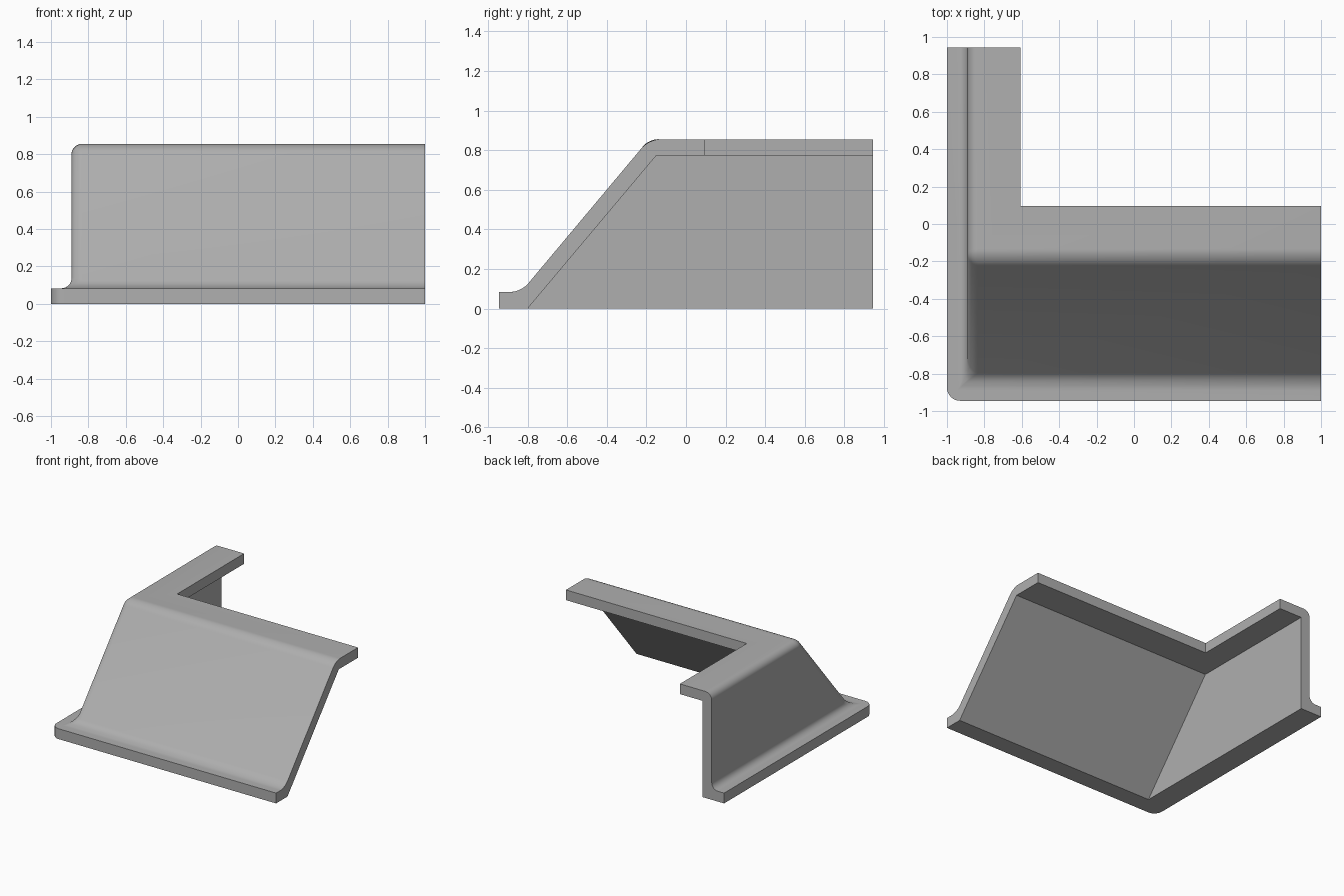
import bpy, bmesh

if "Cube" in bpy.data.objects:
    bpy.data.objects.remove(bpy.data.objects["Cube"])

XR, YB = 1.0, 0.945      # open ends of the two legs

# Cross-section of the shell: x on the left leg, y on the front leg, height
section = [(-1.0, -0.945, 0.0), (-1.0, -0.945, 0.083),       # flange rim
           (-0.89, -0.834, 0.083), (-0.89, -0.187, 0.855),   # outer wall
           (-0.607, 0.095, 0.855), (-0.607, 0.095, 0.773),   # top lip
           (-0.81, -0.15, 0.773), (-0.81, -0.80, 0.0)]       # inner wall
n = len(section)

# Sweep the section: back end -> mitred corner -> right end
bm = bmesh.new()
stations = [[bm.verts.new((x, YB, z)) for x, y, z in section],
            [bm.verts.new((x, y, z)) for x, y, z in section],
            [bm.verts.new((XR, y, z)) for x, y, z in section]]
for a, b in zip(stations, stations[1:]):
    for i in range(n):
        j = (i + 1) % n
        bm.faces.new((a[i], a[j], b[j], b[i]))
bm.faces.new(stations[0])
bm.faces.new(stations[2])
bmesh.ops.recalc_face_normals(bm, faces=bm.faces)

back, corner, right = stations


def edge(u, v):
    return bm.edges.get((u, v))


# Merge the flat L-shaped faces across the mitre
flat = [edge(corner[i], corner[(i + 1) % n]) for i in (1, 3, 5, 7)]
bmesh.ops.dissolve_edges(bm, edges=flat, use_verts=False)

# Round the foot fillet, the shoulder and the sloped corner, then the flange corner
soft = [edge(corner[2], corner[3])]
for i in (2, 3):
    soft += [edge(back[i], corner[i]), edge(corner[i], right[i])]
flange_corner = edge(corner[0], corner[1])
for edges, width in ((soft, 0.055), ([flange_corner], 0.07)):
    bmesh.ops.bevel(bm, geom=edges, offset=width, offset_type='OFFSET',
                    segments=8, profile=0.5, affect='EDGES')

mesh = bpy.data.meshes.new("corner_shroud")
bm.to_mesh(mesh)
bm.free()
shroud = bpy.data.objects.new("corner_shroud", mesh)
bpy.context.collection.objects.link(shroud)

# Dark grey finish
finish = bpy.data.materials.new("dark_grey")
finish.diffuse_color = (0.43, 0.43, 0.43, 1.0)
finish.use_nodes = True
finish.node_tree.nodes["Principled BSDF"].inputs["Base Color"].default_value = finish.diffuse_color
mesh.materials.append(finish)

bpy.context.view_layer.objects.active = shroud
shroud.select_set(True)
bpy.ops.object.shade_smooth_by_angle()
